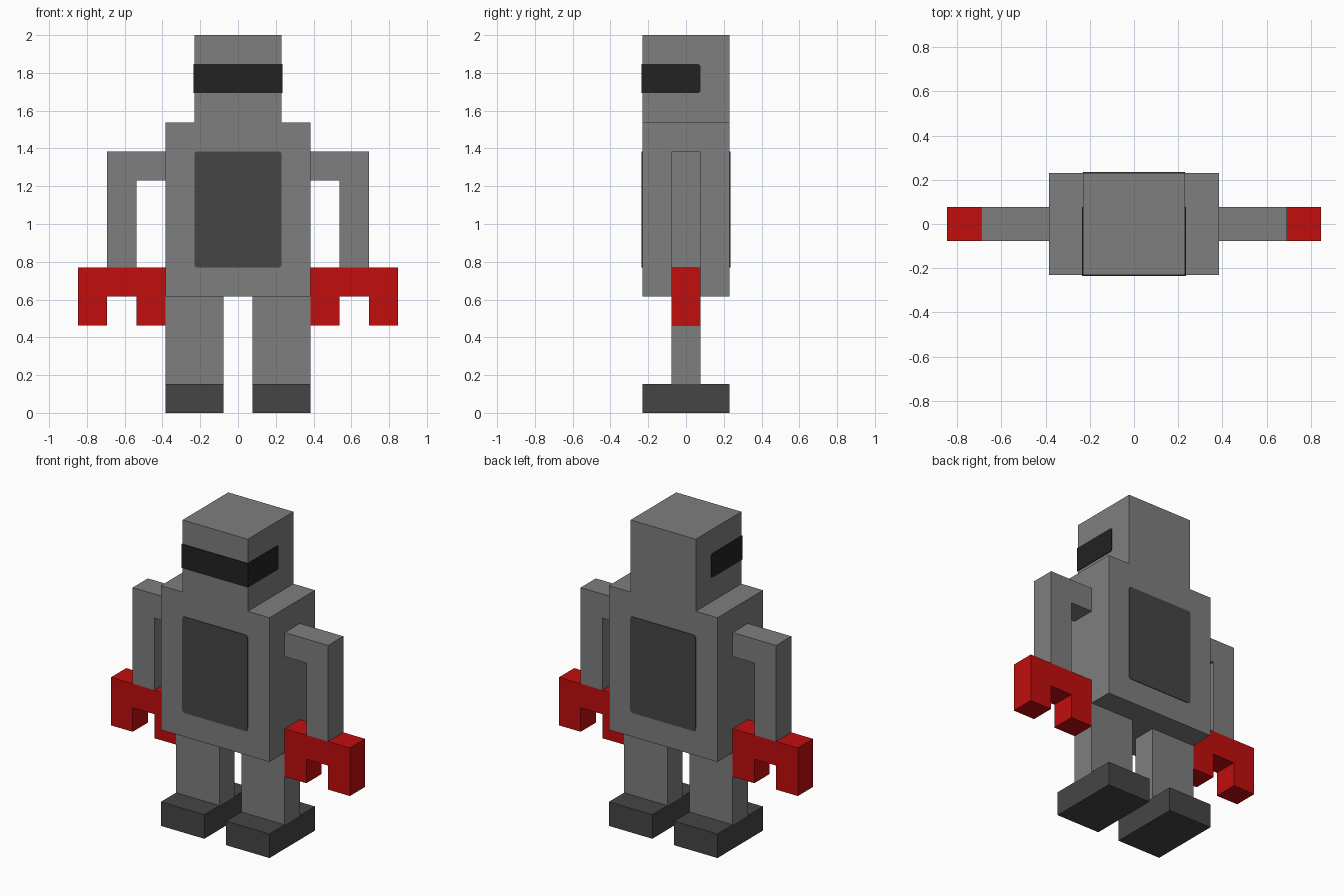
import bpy
import bmesh
from mathutils import Vector

if "Cube" in bpy.data.objects:
    bpy.data.objects.remove(bpy.data.objects["Cube"], do_unlink=True)

U = 2 / 13       # one building block
PLATE = 0.004    # how far painted plates stand out


def material(name, r, g, b):
    m = bpy.data.materials.new(name)
    m.use_nodes = True
    m.diffuse_color = (r, g, b, 1)
    bsdf = next(n for n in m.node_tree.nodes if n.type == 'BSDF_PRINCIPLED')
    bsdf.inputs["Base Color"].default_value = (r, g, b, 1)
    return m


grey = material("mid_grey", 0.21, 0.21, 0.21)
dark = material("dark_grey", 0.06, 0.06, 0.06)
black = material("visor_black", 0.016, 0.016, 0.016)
red = material("claw_red", 0.54, 0.004, 0.004)


def finish(bm, name, mat, mirror):
    bmesh.ops.recalc_face_normals(bm, faces=bm.faces)
    mesh = bpy.data.meshes.new(name)
    bm.to_mesh(mesh)
    bm.free()
    mesh.materials.append(mat)
    ob = bpy.data.objects.new(name, mesh)
    bpy.context.collection.objects.link(ob)
    if mirror:
        ob.modifiers.new("Mirror", 'MIRROR').use_mirror_merge = False
    return ob


def box(name, mat, lo, hi, mirror=False, round_axis=None, keep=None):
    """Box between two corners; edges along round_axis may be rounded."""
    bm = bmesh.new()
    bmesh.ops.create_cube(bm, size=1)
    lo, hi = Vector(lo), Vector(hi)
    for v in bm.verts:
        v.co = (lo + hi) / 2 + v.co * (hi - lo)
    if round_axis is not None:
        edges = [e for e in bm.edges
                 if abs((e.verts[0].co - e.verts[1].co).normalized()[round_axis]) > 0.9
                 and (keep is None or keep(e.verts[0].co))]
        bmesh.ops.bevel(bm, geom=edges, offset=0.1 * U, segments=3,
                        profile=0.5, affect='EDGES')
    return finish(bm, name, mat, mirror)


def slab(name, mat, outline, half_depth):
    """Front outline in blocks, extruded through y and mirrored in x."""
    bm = bmesh.new()
    face = bm.faces.new([bm.verts.new((x * U, -half_depth, z * U)) for x, z in outline])
    ext = bmesh.ops.extrude_face_region(bm, geom=[face])
    moved = [g for g in ext["geom"] if isinstance(g, bmesh.types.BMVert)]
    bmesh.ops.translate(bm, verts=moved, vec=(0, 2 * half_depth, 0))
    return finish(bm, name, mat, True)


# Main body
D = 1.5 * U
box("torso", grey, (-2.5 * U, -D, 4 * U), (2.5 * U, D, 10 * U))
box("head", grey, (-D, -D, 10 * U), (D, D, 13 * U))

# Legs and feet
box("legs", grey, (U / 2, -U / 2, U), (2.5 * U, U / 2, 4 * U), mirror=True)
box("feet", dark, (U / 2, -D, 0), (2.5 * U, D, U), mirror=True)

# Bent arms and claw hands
slab("arms", grey, [(2.5, 8), (3.5, 8), (3.5, 5), (4.5, 5), (4.5, 9), (2.5, 9)], U / 2)
slab("claw_hands", red, [(2.5, 3), (3.5, 3), (3.5, 4), (4.5, 4),
                         (4.5, 3), (5.5, 3), (5.5, 5), (2.5, 5)], U / 2)

# Chest and back panels with rounded corners
for name, side in (("chest_panel", -1), ("back_panel", 1)):
    y0, y1 = sorted((side * D, side * (D + PLATE)))
    box(name, dark, (-D, y0, 5 * U), (D, y1, 9 * U), round_axis=1)

# Visor band: front strip and two side strips rounded at the rear
box("visor_front", black, (-D - PLATE, -D - PLATE, 11 * U), (D + PLATE, -D, 12 * U))
box("visor_sides", black, (D, -D, 11 * U), (D + PLATE, U / 2, 12 * U),
    mirror=True, round_axis=0, keep=lambda co: co.y > 0)
